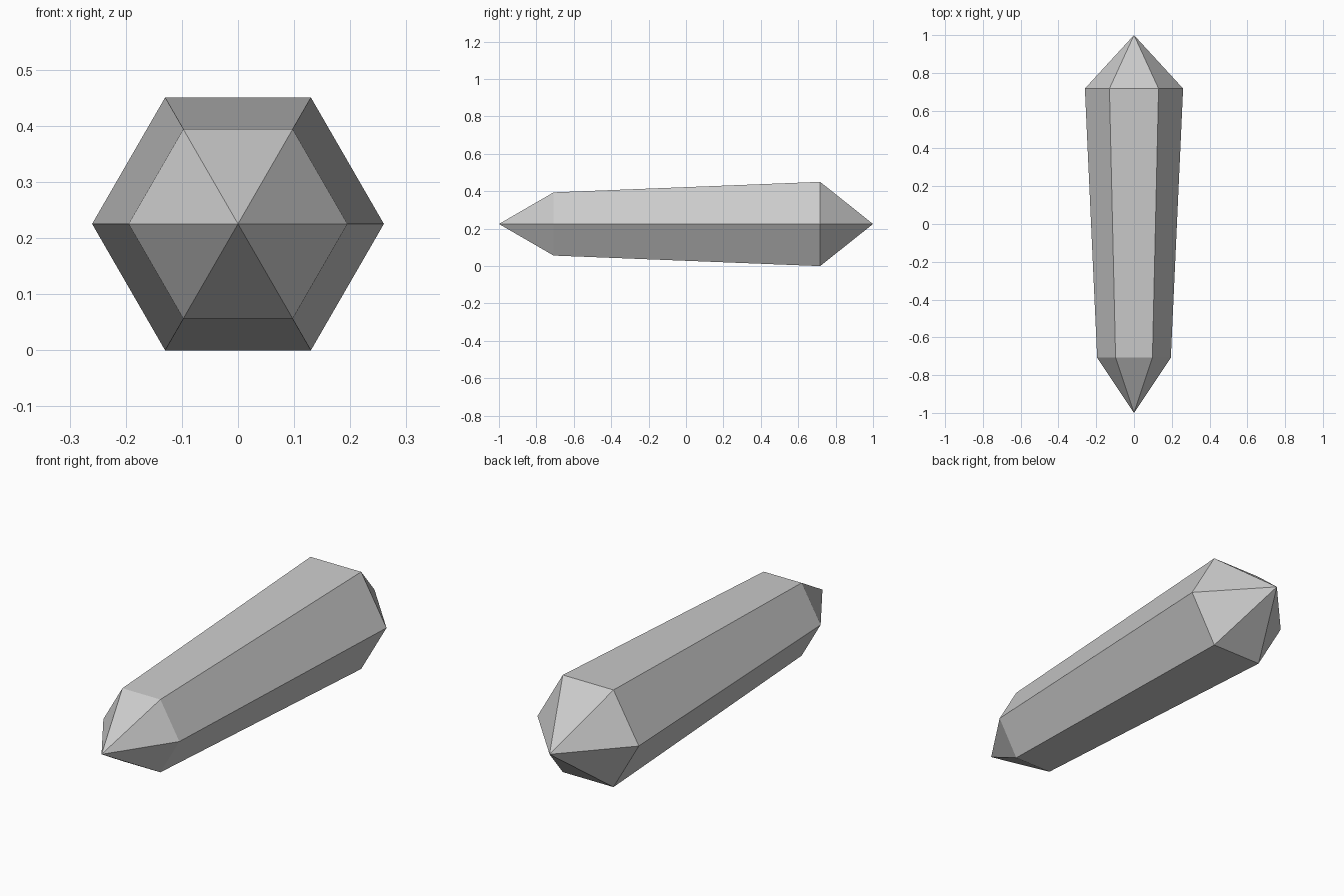
import bpy, bmesh, math

if "Cube" in bpy.data.objects:
    bpy.data.objects.remove(bpy.data.objects["Cube"])

SIDES = 6
R_BACK, R_FRONT = 0.26, 0.195
CENTRE_Z = R_BACK * math.sin(math.pi / 3)  # big hexagon rests flat on z = 0

bm = bmesh.new()


def ring(y, radius):
    """Hexagonal cross-section with corners on the x axis."""
    return [bm.verts.new((radius * math.cos(i * math.tau / SIDES), y,
                          CENTRE_Z + radius * math.sin(i * math.tau / SIDES)))
            for i in range(SIDES)]


# Tapered shaft between two rings, closed by a point at each end
front_tip = bm.verts.new((0, -1, CENTRE_Z))
front = ring(-0.708, R_FRONT)
back = ring(0.717, R_BACK)
back_tip = bm.verts.new((0, 1, CENTRE_Z))

for i in range(SIDES):
    j = (i + 1) % SIDES
    bm.faces.new((front_tip, front[i], front[j]))
    bm.faces.new((front[i], back[i], back[j], front[j]))
    bm.faces.new((back[i], back_tip, back[j]))

bmesh.ops.recalc_face_normals(bm, faces=bm.faces)
mesh = bpy.data.meshes.new("crystal")
bm.to_mesh(mesh)
bm.free()
bpy.context.collection.objects.link(bpy.data.objects.new("crystal", mesh))
